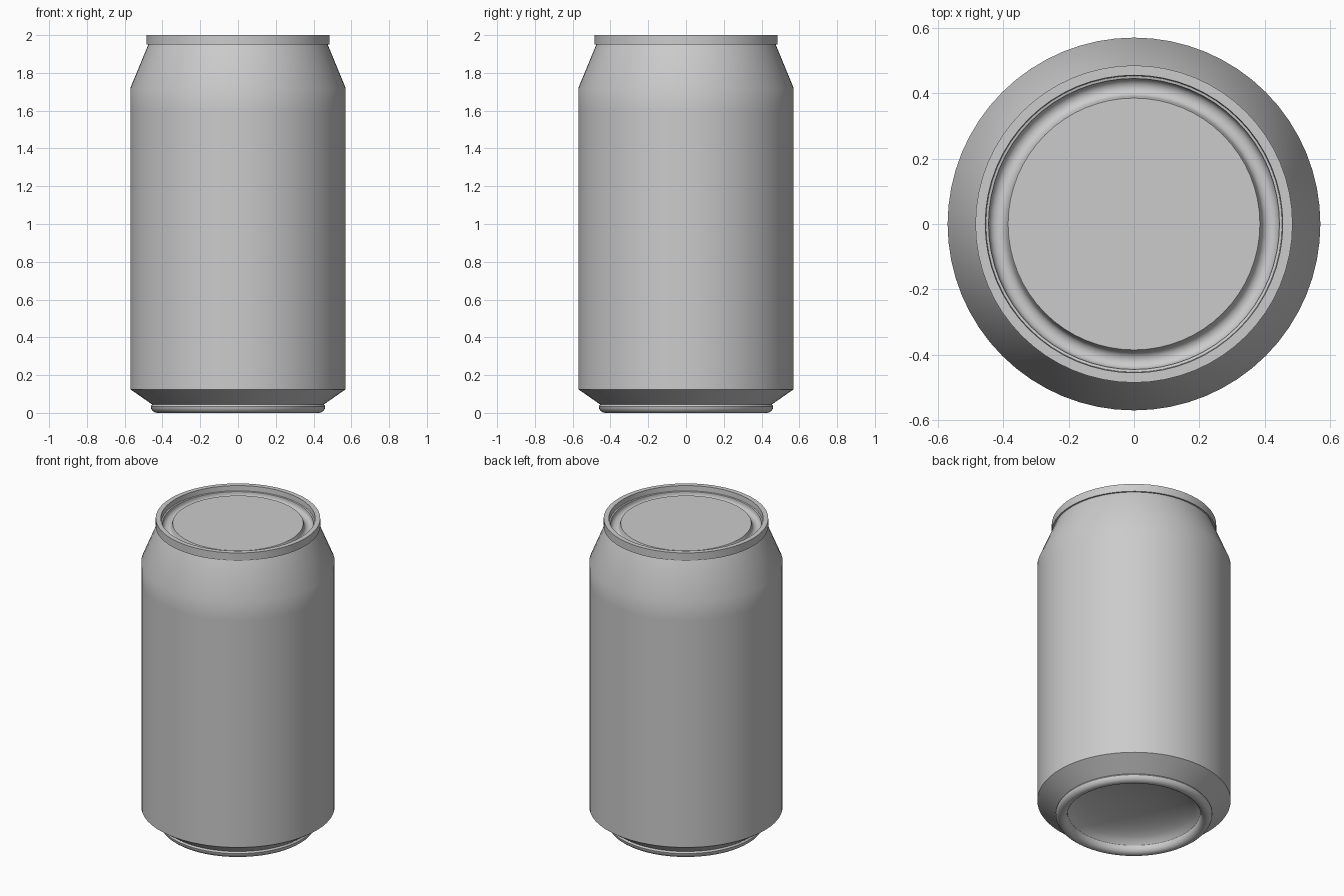
import bpy
import bmesh
import math

cube = bpy.data.objects.get("Cube")
if cube:
    bpy.data.objects.remove(cube, do_unlink=True)

SIDES = 64

metal = bpy.data.materials.new("plain grey")
metal.use_nodes = True
grey = (0.6, 0.6, 0.6, 1)
metal.diffuse_color = grey
metal.node_tree.nodes["Principled BSDF"].inputs["Base Color"].default_value = grey


def arc(r, z, rad_r, rad_z, start, end, steps):
    """Points on an elliptical arc in the (radius, height) plane."""
    angles = [math.radians(start + (end - start) * i / steps) for i in range(steps + 1)]
    return [(r + rad_r * math.cos(a), z + rad_z * math.sin(a)) for a in angles]


def lathe(name, profile):
    """Spin a (radius, height) profile, listed from bottom to top, about z."""
    bm = bmesh.new()
    verts = [bm.verts.new((r, 0, z)) for r, z in profile]
    edges = [bm.edges.new(pair) for pair in zip(verts, verts[1:])]
    bmesh.ops.spin(bm, geom=verts + edges, axis=(0, 0, 1), cent=(0, 0, 0),
                   angle=math.tau, steps=SIDES, use_duplicate=False)
    bmesh.ops.remove_doubles(bm, verts=bm.verts, dist=0.0005)
    bmesh.ops.recalc_face_normals(bm, faces=bm.faces)
    mesh = bpy.data.meshes.new(name)
    bm.to_mesh(mesh)
    bm.free()
    mesh.materials.append(metal)
    obj = bpy.data.objects.new(name, mesh)
    bpy.context.collection.objects.link(obj)
    bpy.ops.object.select_all(action="DESELECT")
    obj.select_set(True)
    bpy.context.view_layer.objects.active = obj
    bpy.ops.object.shade_smooth_by_angle(angle=math.radians(32))


# Hollow dome underneath, rolling over into the standing ring
dome = arc(0, 0.03, 0.395, 0.11, 90, 8, 8)
ring = arc(0.427, 0.035, 0.035, 0.035, 190, 360, 8)

# Lower flare, straight wall, shoulder and overhanging rim
wall = [(0.455, 0.045), (0.57, 0.125), (0.57, 1.60), (0.57, 1.72),
        (0.475, 1.95), (0.485, 1.95), (0.485, 2.0), (0.455, 2.0)]

# Recessed lid: narrow ledge, rounded groove and raised centre panel
groove = arc(0.417, 1.955, 0.027, 0.025, 0, -180, 8)
lid = [(0.453, 1.967), (0.445, 1.965)] + groove + [(0.385, 1.968), (0, 1.968)]

lathe("can", dome + ring + wall + lid)
